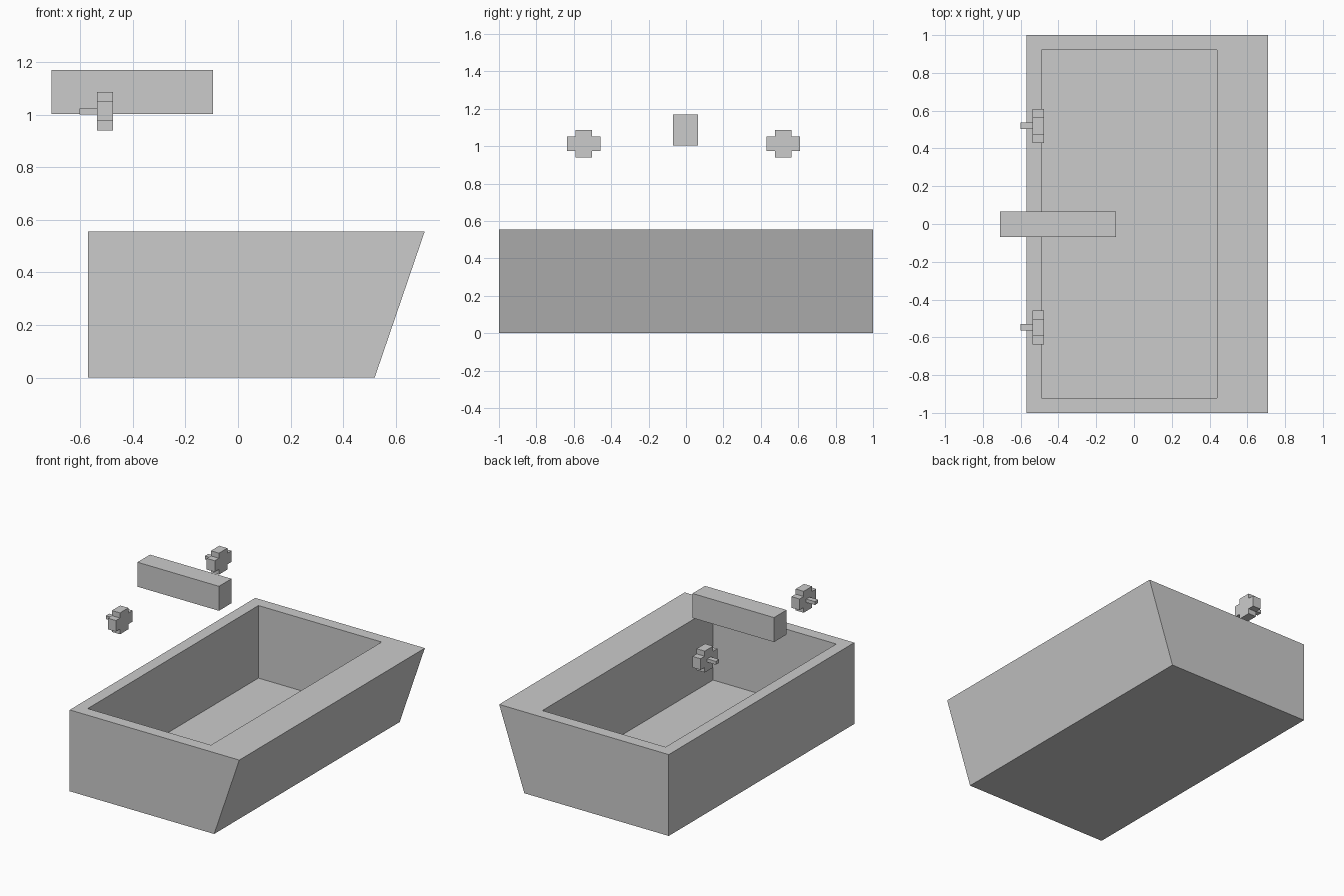
import bpy
import bmesh
from mathutils import Vector

if "Cube" in bpy.data.objects:
    bpy.data.objects.remove(bpy.data.objects["Cube"], do_unlink=True)

grey = bpy.data.materials.new("plain_grey")
grey.use_nodes = True
colour = (0.6, 0.6, 0.6, 1)
grey.diffuse_color = colour
grey.node_tree.nodes["Principled BSDF"].inputs["Base Color"].default_value = colour


def finish(name, bm):
    bmesh.ops.recalc_face_normals(bm, faces=bm.faces)
    mesh = bpy.data.meshes.new(name)
    bm.to_mesh(mesh)
    bm.free()
    mesh.materials.append(grey)
    obj = bpy.data.objects.new(name, mesh)
    bpy.context.collection.objects.link(obj)
    return obj


def prism(name, points, offset):
    """Extrude a closed outline along an offset."""
    bm = bmesh.new()
    face = bm.faces.new([bm.verts.new(p) for p in points])
    side = bmesh.ops.extrude_face_region(bm, geom=[face], use_keep_orig=True)
    moved = [v for v in side["geom"] if isinstance(v, bmesh.types.BMVert)]
    bmesh.ops.translate(bm, verts=moved, vec=Vector(offset))
    return finish(name, bm)


def box(name, x, y, z):
    outline = [(x[0], y[0], z[0]), (x[1], y[0], z[0]),
               (x[1], y[1], z[0]), (x[0], y[1], z[0])]
    return prism(name, outline, (0, 0, z[1] - z[0]))


# Tub body with one sloping side
TOP = 0.555
tub = prism("tub", [(-0.57, -1, 0), (0.52, -1, 0), (0.71, -1, TOP), (-0.57, -1, TOP)],
            (0, 2, 0))

# Basin cut into the tub
cutter = box("basin_cutter", (-0.49, 0.44), (-0.92, 0.92), (0.06, 0.8))
cutter.hide_render = True
cutter.hide_viewport = True
cut = tub.modifiers.new("basin", "BOOLEAN")
cut.operation = "DIFFERENCE"
cut.solver = "EXACT"
cut.object = cutter
bpy.context.view_layer.update()
hollow = bpy.data.meshes.new_from_object(
    tub.evaluated_get(bpy.context.evaluated_depsgraph_get()))
tub.modifiers.clear()
tub.data = hollow
bpy.data.objects.remove(cutter, do_unlink=True)

# Spout
box("spout", (-0.71, -0.095), (-0.07, 0.065), (1.003, 1.17))

# Cross-shaped tap handles, each with a short stem
A, B, C, D = 0.09, 0.045, 0.073, 0.038
cross = [(B, D), (B, C), (-B, C), (-B, D), (-A, D), (-A, -D),
         (-B, -D), (-B, -C), (B, -C), (B, -D), (A, -D), (A, D)]
for side, y in (("right", -0.547), ("left", 0.52)):
    prism(side + "_tap_handle", [(-0.537, y + u, 1.013 + v) for u, v in cross], (0.061, 0, 0))
    box(side + "_tap_stem", (-0.602, -0.535), (y - 0.018, y + 0.018), (1.0, 1.023))
